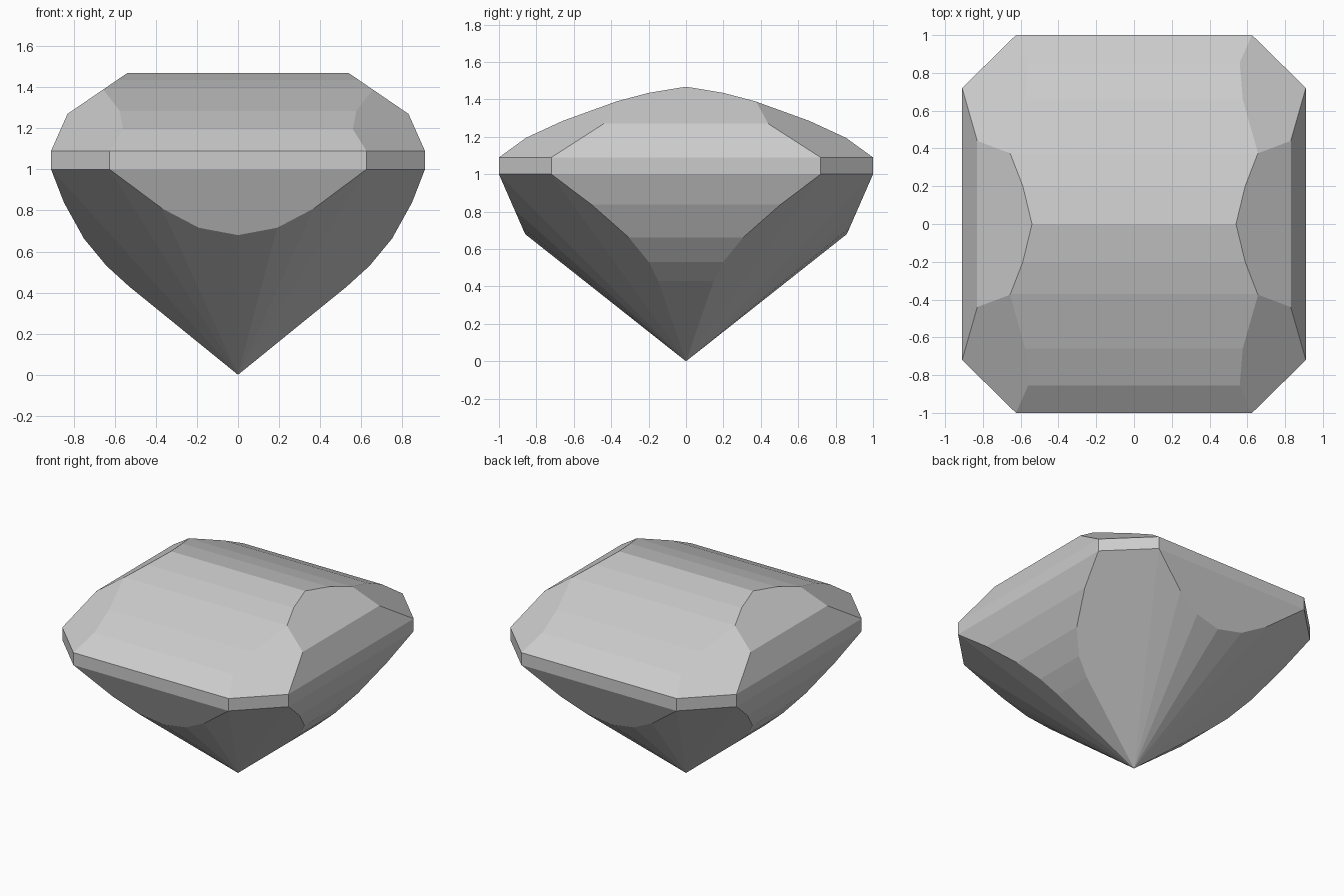
import bpy
import bmesh
from mathutils import Vector

if "Cube" in bpy.data.objects:
    bpy.data.objects.remove(bpy.data.objects["Cube"], do_unlink=True)

# Single stone colour
stone = bpy.data.materials.new("pale_grey_stone")
stone.use_nodes = True
colour = (0.6, 0.6, 0.6, 1)
stone.diffuse_color = colour
stone.node_tree.nodes["Principled BSDF"].inputs["Base Color"].default_value = colour

CENTRE = Vector((0, 0, 1))
APEX = Vector((0, 0, 0))
GIRDLE_LOW, GIRDLE_TOP = 1.0, 1.09
cuts = {}


def facet(a, b, c):
    """Register a cutting plane through three points, mirrored in x and y."""
    a, b, c = Vector(a), Vector(b), Vector(c)
    n = (b - a).cross(c - a).normalized()
    if n.dot(a - CENTRE) < 0:
        n.negate()
    for sx in (1, -1):
        for sy in (1, -1):
            normal = (round(sx * n.x, 6), round(sy * n.y, 6), round(n.z, 6))
            cuts[normal] = Vector((sx * a.x, sy * a.y, a.z))


def bands(profile, axis):
    """Facets along a profile of (distance, height) points facing x or y."""
    for (d0, z0), (d1, z1) in zip(profile, profile[1:]):
        if axis == "x":
            facet((d0, 0, z0), (d1, 0, z1), (d0, 1, z0))
        else:
            facet((0, d0, z0), (0, d1, z1), (1, d0, z0))


# Front and back: shallow lower facet, girdle, barrel-shaped crown
bands([(0.86, 0.68), (1, GIRDLE_LOW), (1, GIRDLE_TOP), (0.855, 1.195),
       (0.66, 1.285), (0.37, 1.39), (0.2, 1.435), (0, 1.468)], "y")

# Sides: stepped lower bands, girdle, two crown facets
bands([(0, 0), (0.53, 0.43), (0.64, 0.53), (0.75, 0.663), (0.847, 0.838),
       (0.91, GIRDLE_LOW), (0.91, GIRDLE_TOP), (0.83, 1.27), (0.54, 1.468)], "x")

# Chamfered corners of girdle and crown
front_corner = Vector((0.625, 1, GIRDLE_TOP))
side_corner = Vector((0.91, 0.72, GIRDLE_TOP))
facet(front_corner, side_corner, (0.625, 1, GIRDLE_LOW))
facet(front_corner, side_corner, (0.83, 0.44, 1.27))

# Lower fan of facets meeting at the point
fan = [(0, 0.86, 0.68), (0.19, 0.875, 0.715), (0.37, 0.917, 0.81),
       (0.625, 1, GIRDLE_LOW), (0.91, 0.72, GIRDLE_LOW), (0.64, 0.198, 0.53)]
for p, q in zip(fan, fan[1:]):
    facet(APEX, p, q)

# Cut the rough block facet by facet
bm = bmesh.new()
bmesh.ops.create_cube(bm, size=4)
for normal, point in cuts.items():
    bmesh.ops.bisect_plane(bm, geom=bm.verts[:] + bm.edges[:] + bm.faces[:],
                           dist=1e-5, plane_co=point, plane_no=normal,
                           clear_outer=True)
    rim = [e for e in bm.edges if e.is_boundary]
    if rim:
        bmesh.ops.holes_fill(bm, edges=rim, sides=0)
bmesh.ops.remove_doubles(bm, verts=bm.verts[:], dist=0.0005)
bmesh.ops.recalc_face_normals(bm, faces=bm.faces[:])

mesh = bpy.data.meshes.new("cut_gem")
bm.to_mesh(mesh)
bm.free()
mesh.materials.append(stone)
gem = bpy.data.objects.new("cut_gem", mesh)
bpy.context.collection.objects.link(gem)
